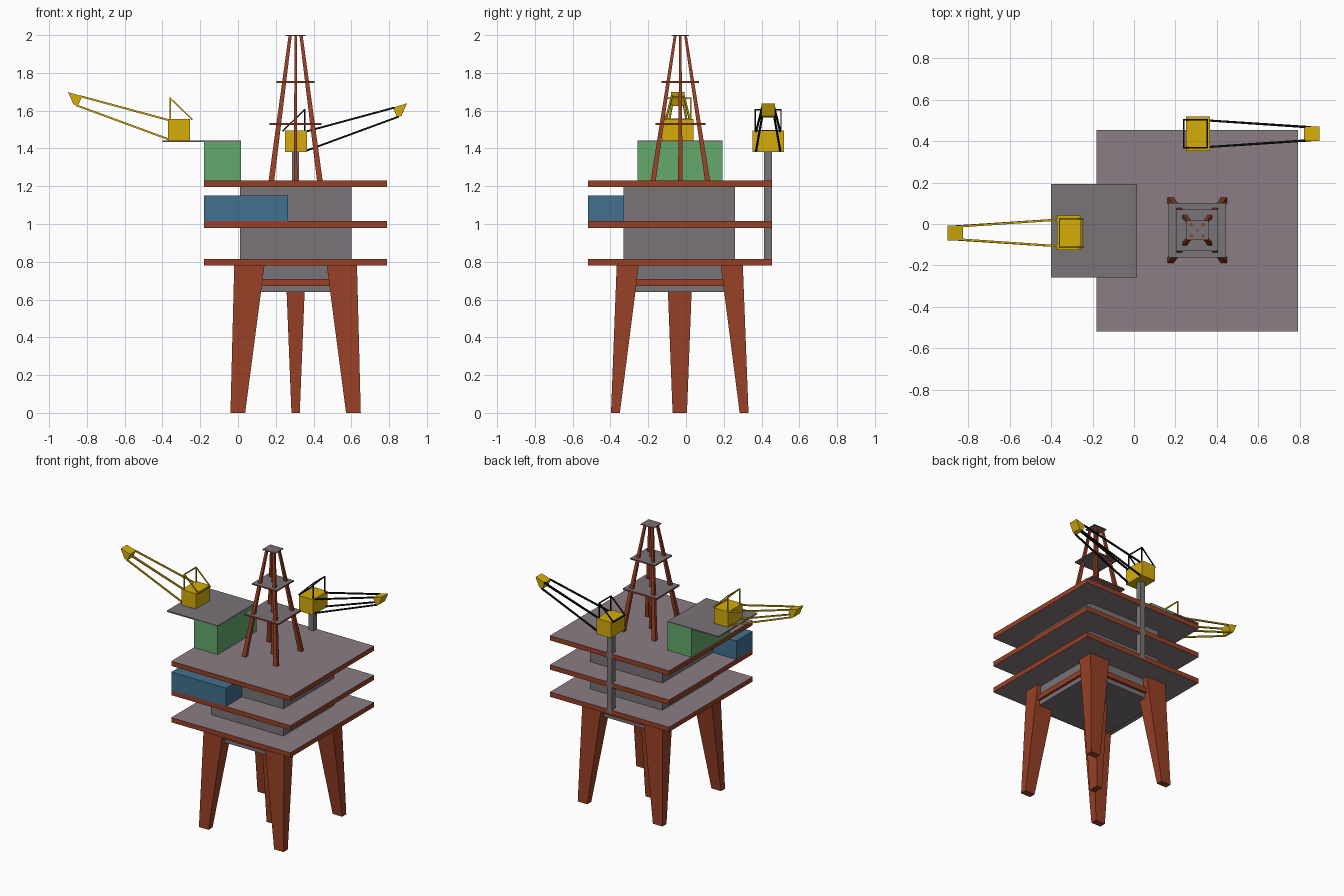
import bpy, bmesh
from mathutils import Vector

if "Cube" in bpy.data.objects:
    bpy.data.objects.remove(bpy.data.objects["Cube"])


def mat(name, rgb):
    m = bpy.data.materials.new(name)
    m.diffuse_color = tuple((c / 255) ** 2.2 for c in rgb) + (1,)
    m.use_nodes = True
    m.node_tree.nodes["Principled BSDF"].inputs["Base Color"].default_value = m.diffuse_color
    return m


RUST = mat("rust", (150, 66, 42))
GREY = mat("steel_grey", (120, 115, 119))
DECK = mat("deck_grey", (136, 124, 130))
YELLOW = mat("yellow", (212, 172, 18))
GREEN = mat("green", (100, 168, 108))
BLUE = mat("blue", (68, 112, 142))
BLACK = mat("black", (22, 22, 22))
CX, CY = 0.305, -0.033


def loft(name, lo, hi, m, sides=None):
    """Closed prism between two matching rings of points."""
    bm = bmesh.new()
    a = [bm.verts.new(p) for p in lo]
    b = [bm.verts.new(p) for p in hi]
    bm.faces.new(a[::-1])
    bm.faces.new(b)
    n = len(a)
    for i in range(n):
        f = bm.faces.new((a[i], a[(i + 1) % n], b[(i + 1) % n], b[i]))
        f.material_index = 1 if sides else 0
    bmesh.ops.recalc_face_normals(bm, faces=bm.faces)
    me = bpy.data.meshes.new(name)
    bm.to_mesh(me)
    bm.free()
    me.materials.append(m)
    if sides:
        me.materials.append(sides)
    ob = bpy.data.objects.new(name, me)
    bpy.context.collection.objects.link(ob)
    return ob


def rect(x0, x1, y0, y1, z):
    return [(x0, y0, z), (x1, y0, z), (x1, y1, z), (x0, y1, z)]


def box(name, x0, x1, y0, y1, z0, z1, m, sides=None):
    return loft(name, rect(x0, x1, y0, y1, z0), rect(x0, x1, y0, y1, z1), m, sides)


def bar(name, p, q, t, m):
    """Square bar from p to q with thickness t."""
    p, q = Vector(p), Vector(q)
    d = (q - p).normalized()
    u = d.cross(Vector((0, 1, 0)) if abs(d.y) < 0.9 else Vector((0, 0, 1))).normalized() * t / 2
    v = d.cross(u.normalized()) * t / 2
    ring = [-u - v, u - v, u + v, -u + v]
    return loft(name, [p + r for r in ring], [q + r for r in ring], m)


def corner_legs(name, cx, cy, z0, z1, bottom, top):
    """Four tapered legs; bottom/top = (x_out, x_in, y_out, y_in) from the centre."""
    for sx, a in ((-1, "left"), (1, "right")):
        for sy, b in ((-1, "front"), (1, "back")):
            r = [rect(cx + sx * e[0], cx + sx * e[1], cy + sy * e[2], cy + sy * e[3], z)
                 for e, z in ((bottom, z0), (top, z1))]
            loft(f"{b}_{a}_{name}", *r, RUST)


# Main legs and centre leg
corner_legs("leg", CX, CY, 0, 0.78, (0.345, 0.267, 0.364, 0.317), (0.325, 0.165, 0.334, 0.217))
loft("centre_leg", rect(CX - .022, CX + .022, CY - .038, CY + .038, 0),
     rect(CX - .048, CX + .048, CY - .063, CY + .063, 0.65), RUST)

# Core and the beams between the legs
box("core_block", 0.01, 0.60, -0.33, 0.26, 0.64, 1.2, GREY)
for s, a, b in ((-1, "front", "left"), (1, "back", "right")):
    y, x = CY + s * 0.297, CX + s * 0.297
    box(f"{a}_leg_beam", CX - .25, CX + .25, y - .015, y + .015, 0.672, 0.71, RUST)
    box(f"{b}_leg_beam", x - .015, x + .015, CY - .27, CY + .27, 0.672, 0.71, RUST)

# Three decks with rust rims
for name, z0, z1 in (("lower_deck", .78, .815), ("middle_deck", .98, 1.015), ("upper_deck", 1.195, 1.23)):
    box(name, -0.18, 0.79, -0.519, 0.454, z0, z1, DECK, RUST)

# Modules and landing pad
box("blue_module", -0.18, 0.265, -0.519, -0.328, 1.015, 1.15, BLUE)
box("green_module", -0.18, 0.015, -0.257, 0.193, 1.23, 1.434, GREEN)
box("landing_pad", -0.40, 0.015, -0.257, 0.193, 1.434, 1.443, GREY)

# Derrick tower
DY = -0.03
corner_legs("derrick_leg", CX, DY, 1.23, 2.0, (0.143, 0.113, 0.157, 0.130), (0.037, 0.020, 0.034, 0.020))
loft("derrick_centre_pole", rect(CX - .009, CX + .009, DY - .012, DY + .012, 1.23),
     rect(CX - .006, CX + .006, DY - .006, DY + .006, 2.0), RUST)
for i, (z, hx, hy, t) in enumerate(((1.53, .138, .132, .012), (1.752, .1, .1, .01), (1.997, .053, .046, .006))):
    box(f"derrick_platform_{i + 1}", CX - hx, CX + hx, DY - hy, DY + hy, z - t / 2, z + t / 2,
        GREY, RUST if i < 2 else None)


def crane(name, x, y, z, s, m):
    """Crane with cab centre x, cab base z, boom pointing along s * x."""
    P = lambda dx, dy, dz: (x + s * dx, y + dy, z + dz)
    box(name + "_cab", x - .058, x + .058, y - .083, y + .083, z, z + .115, YELLOW)
    # boom tip block
    prof = ((.587, .258), (.512, .235), (.535, .183), (.558, .192))
    loft(name + "_boom_tip", [P(a, -.036, b) for a, b in prof], [P(a, .036, b) for a, b in prof], YELLOW)
    # boom bars and A-frame
    for k, side in ((-1, "front"), (1, "back")):
        bar(f"{name}_{side}_upper_boom", P(.05, k * .064, .108), P(.52, k * .032, .235), .010, m)
        bar(f"{name}_{side}_lower_boom", P(.05, k * .064, .006), P(.542, k * .032, .187), .010, m)
        bar(f"{name}_{side}_mast", P(.046, k * .068, .11), P(.046, k * .068, .225), .007, m)
        bar(f"{name}_{side}_stay", P(-.07, k * .068, .113), P(.046, k * .068, .225), .007, m)
    bar(name + "_mast_crossbar", P(.046, -.071, .224), P(.046, .071, .224), .007, m)
    bar(name + "_stay_crossbar", P(-.068, -.071, .113), P(-.068, .071, .113), .007, m)


# Cranes and the pedestal
crane("left_crane", -0.313, -0.043, 1.441, -1, YELLOW)
crane("right_crane", 0.308, 0.435, 1.381, 1, BLACK)
box("crane_pedestal", 0.286, 0.324, 0.414, 0.455, 0.79, 1.385, GREY)
